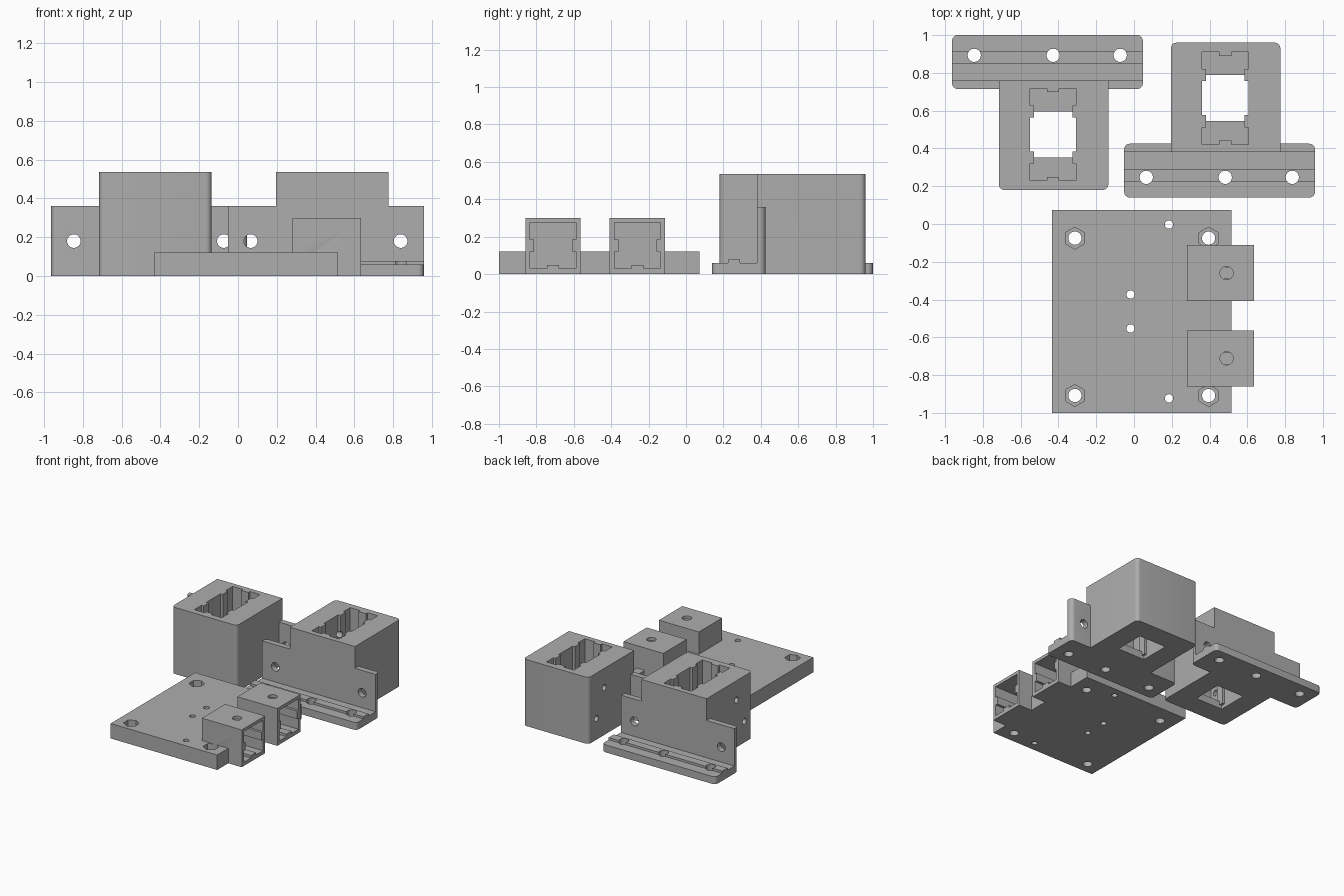
import bpy, bmesh, math

cube = bpy.data.objects.get("Cube")
if cube:
    bpy.data.objects.remove(cube, do_unlink=True)

grey = bpy.data.materials.new("grey plastic")
grey.use_nodes = True
COLOUR = (0.42, 0.42, 0.42, 1)
grey.diffuse_color = COLOUR
grey.node_tree.nodes["Principled BSDF"].inputs["Base Color"].default_value = COLOUR


def prism(name, outline, z0, z1, place=lambda x, y, z: (x, y, z)):
    """Closed solid from a flat outline, with each point passed through place."""
    bm = bmesh.new()
    low = [bm.verts.new(place(x, y, z0)) for x, y in outline]
    high = [bm.verts.new(place(x, y, z1)) for x, y in outline]
    bm.faces.new(low)
    bm.faces.new(high)
    n = len(outline)
    for i in range(n):
        j = (i + 1) % n
        bm.faces.new((low[i], low[j], high[j], high[i]))
    bmesh.ops.recalc_face_normals(bm, faces=bm.faces)
    mesh = bpy.data.meshes.new(name)
    bm.to_mesh(mesh)
    bm.free()
    mesh.materials.append(grey)
    obj = bpy.data.objects.new(name, mesh)
    bpy.context.collection.objects.link(obj)
    return obj


def rect(x0, x1, y0, y1, r_low=0, r_high=0):
    """Rectangle outline with rounded corners on its low-y and high-y sides."""
    pts = []
    for x, y, r, sx, sy, start in ((x1, y1, r_high, -1, -1, 0), (x0, y1, r_high, 1, -1, 90),
                                   (x0, y0, r_low, 1, 1, 180), (x1, y0, r_low, -1, 1, 270)):
        steps = 6 if r else 0
        for i in range(steps + 1):
            a = math.radians(start + 90 * i / max(steps, 1))
            pts.append((x + r * (sx + math.cos(a)), y + r * (sy + math.sin(a))))
    return pts


def circle(x, y, r, n=32, turn=0):
    return [(x + r * math.cos(turn + math.tau * i / n),
             y + r * math.sin(turn + math.tau * i / n)) for i in range(n)]


def combine(target, tool, operation):
    """Apply a boolean and drop the tool solid."""
    mod = target.modifiers.new("join", 'BOOLEAN')
    mod.operation = operation
    mod.solver = 'EXACT'
    mod.object = tool
    bpy.context.view_layer.objects.active = target
    bpy.ops.object.modifier_apply(modifier=mod.name)
    bpy.data.objects.remove(tool, do_unlink=True)


def finish(obj):
    bpy.ops.object.select_all(action='DESELECT')
    obj.select_set(True)
    bpy.context.view_layer.objects.active = obj
    bpy.ops.object.shade_smooth_by_angle(angle=math.radians(30))


CELL = 0.122     # half width of the square rail socket
RIB = 0.032      # half width of the ribs that key into the rail
RIB_DEPTH = 0.02
HOLE = 0.035


def build_bracket(name, place):
    """Rail socket on a flanged angle; local u along the flange, v away from it."""
    def add(outline, z0, z1):
        combine(obj, prism("part", outline, z0, z1, place), 'UNION')

    def cut(outline, z0, z1, where=place):
        combine(obj, prism("cutter", outline, z0, z1, where), 'DIFFERENCE')

    obj = prism(name, rect(0, 1.01, 0, 0.285, 0.03, 0.03), 0, 0.06, place)
    # Upright wall, key ridge and socket body
    add(rect(0, 1.01, 0.24, 0.285, 0, 0.03), 0, 0.36)
    add(rect(0, 1.01, 0.085, 0.15), 0.03, 0.078)
    add(rect(0.247, 0.827, 0.24, 0.82, 0, 0.03), 0, 0.535)
    # Double socket with a floor opening
    cu, cv = 0.535, 0.526
    cut(rect(cu - CELL, cu + CELL, cv - 2 * CELL, cv + 2 * CELL), 0.06, 0.6)
    cut(rect(cu - CELL, cu + CELL, cv - CELL, cv + CELL), -0.1, 0.1)
    # Ribs on the socket walls
    for s in (-1, 1):
        end = sorted((cv + s * (2 * CELL - RIB_DEPTH), cv + s * (2 * CELL + 0.02)))
        add(rect(cu - RIB, cu + RIB, *end), 0.03, 0.535)
        side = sorted((cu + s * (CELL - RIB_DEPTH), cu + s * (CELL + 0.02)))
        for t in (-1, 1):
            mid = cv + t * CELL
            add(rect(*side, mid - RIB, mid + RIB), 0.03, 0.535)
    # Flange and wall screw holes
    for u in (0.117, 0.535, 0.89):
        cut(circle(u, 0.107, HOLE), -0.1, 0.2)
    for u in (0.117, 0.89):
        cut(circle(u, 0.18, HOLE), 0.2, 0.4, lambda x, z, v: place(x, v, z))
    # Small set-screw holes on one side of the body
    for v, z in ((0.72, 0.17), (0.62, 0.38)):
        cut(circle(v, z, 0.024, 20), 0.2, 0.45, lambda y, h, u: place(u, y, h))
    finish(obj)


build_bracket("rear_left_bracket", lambda u, v, z: (u - 0.052, 0.14 + v, z))
build_bracket("rear_right_bracket", lambda u, v, z: (u - 0.963, 1.0 - v, z))

# Mounting plate with hexagonal nut pockets
plate = prism("mounting_plate", rect(-0.433, 0.515, -1.0, 0.073), 0, 0.12)
for x in (-0.313, 0.395):
    for y in (-0.075, -0.908):
        combine(plate, prism("cutter", circle(x, y, 0.058, 6, math.pi / 6), 0.06, 0.2), 'DIFFERENCE')
        combine(plate, prism("cutter", circle(x, y, HOLE), -0.1, 0.2), 'DIFFERENCE')
for x, y in ((0.185, -0.003), (-0.018, -0.373), (-0.018, -0.553), (0.185, -0.923)):
    combine(plate, prism("cutter", circle(x, y, 0.022), -0.1, 0.2), 'DIFFERENCE')

# Rail clamps on the plate edge, open to the side
for yc in (-0.26, -0.711):
    combine(plate, prism("clamp", rect(0.28, 0.635, yc - 0.148, yc + 0.148), 0, 0.3), 'UNION')
    combine(plate, prism("cutter", rect(0.34, 0.7, yc - CELL, yc + CELL), 0.03, 0.275), 'DIFFERENCE')
    combine(plate, prism("cutter", circle(0.49, yc, HOLE), 0.2, 0.4), 'DIFFERENCE')
    combine(plate, prism("rib", rect(0.32, 0.635, yc - RIB, yc + RIB), 0.015, 0.03 + RIB_DEPTH), 'UNION')
    for s in (-1, 1):
        side = sorted((yc + s * (CELL - RIB_DEPTH), yc + s * (CELL + 0.013)))
        combine(plate, prism("rib", rect(0.32, 0.635, *side), 0.152 - RIB, 0.152 + RIB), 'UNION')
finish(plate)
